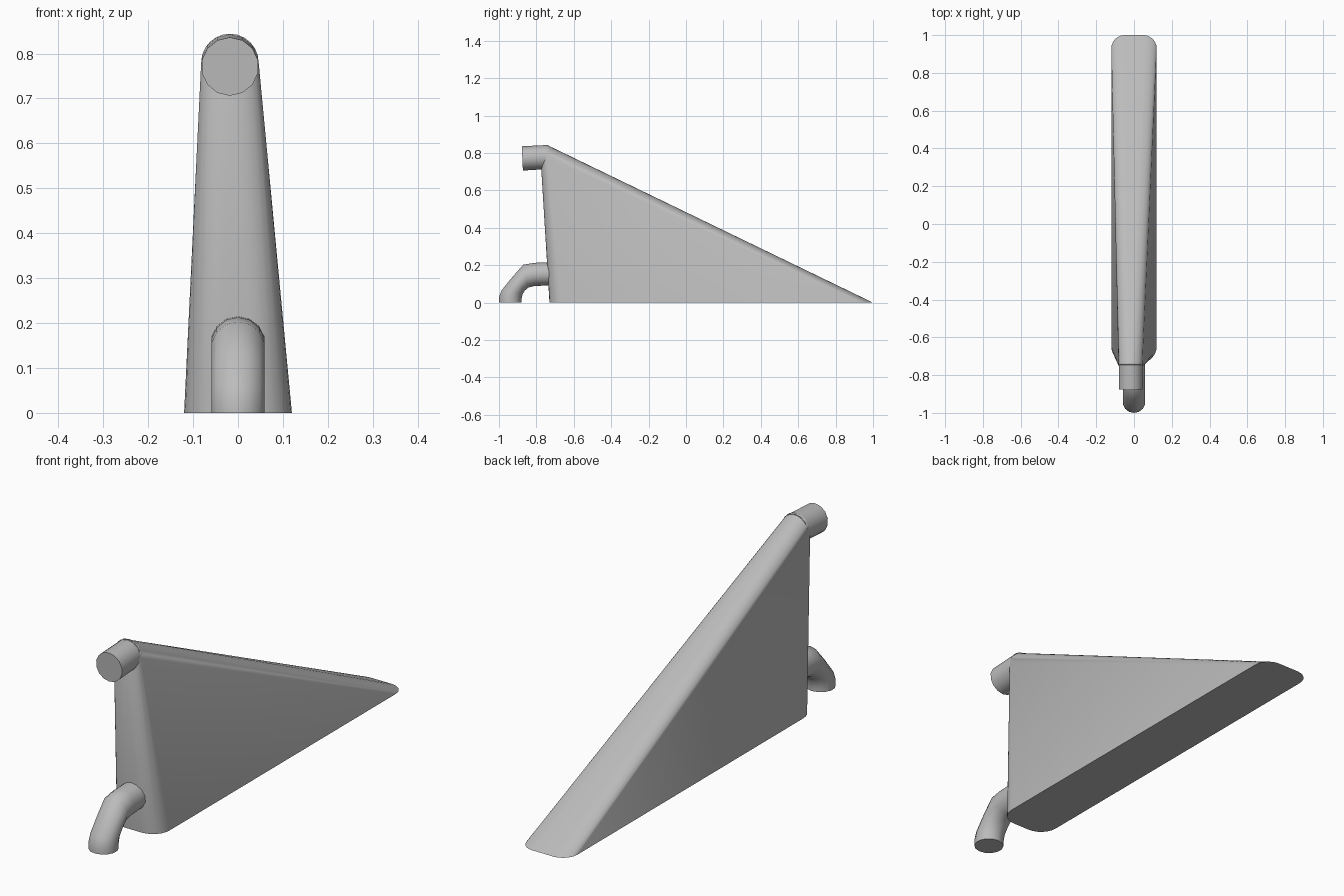
import bpy, bmesh, math
from mathutils import Vector

if "Cube" in bpy.data.objects:
    bpy.data.objects.remove(bpy.data.objects["Cube"])

grey = bpy.data.materials.new("plain grey")
grey.diffuse_color = (0.5, 0.5, 0.5, 1)
grey.use_nodes = True
grey.node_tree.nodes["Principled BSDF"].inputs["Base Color"].default_value = grey.diffuse_color


def finish(bm, name, angle):
    bmesh.ops.recalc_face_normals(bm, faces=bm.faces)
    mesh = bpy.data.meshes.new(name)
    bm.to_mesh(mesh)
    bm.free()
    mesh.materials.append(grey)
    obj = bpy.data.objects.new(name, mesh)
    bpy.context.collection.objects.link(obj)
    bpy.ops.object.select_all(action='DESELECT')
    obj.select_set(True)
    bpy.context.view_layer.objects.active = obj
    bpy.ops.object.shade_smooth_by_angle(angle=math.radians(angle))
    return obj


def loft(rings, name, angle):
    """Skin a row of equal-sided rings and cap both ends."""
    bm = bmesh.new()
    loops = [[bm.verts.new(p) for p in ring] for ring in rings]
    n = len(loops[0])
    for a, b in zip(loops, loops[1:]):
        for i in range(n):
            j = (i + 1) % n
            bm.faces.new((a[i], a[j], b[j], b[i]))
    bm.faces.new(loops[0])
    bm.faces.new(loops[-1])
    return finish(bm, name, angle)


def tube_ring(outer, inner, x, radius, sides):
    """Ring spanning two (y, z) points, with a fixed half width in x."""
    o, i = Vector((0, *outer)), Vector((0, *inner))
    mid, arm = (o + i) / 2, (o - i) / 2
    ring = []
    for k in range(sides):
        a = math.tau * k / sides
        ring.append(mid + arm * math.cos(a) + Vector((x + radius * math.sin(a), 0, 0)))
    return ring


# Wedge body: rounded rectangular foot rising to a small rounded peak
STEPS = 6
points = []
for cx, cy, r, start in ((0.05, 0.93, 0.07, 0), (-0.05, 0.93, 0.07, 90),
                         (-0.04, -0.65, 0.08, 180), (0.04, -0.65, 0.08, 270)):
    for k in range(STEPS + 1):
        a = math.radians(start + 90 * k / STEPS)
        points.append((cx + r * math.cos(a), cy + r * math.sin(a), 0))
PEAK_X, PEAK_R = -0.018, 0.064
for k in range(2 * STEPS + 1):
    a = math.pi * k / (2 * STEPS)
    c, s = math.cos(a), math.sin(a)
    points.append((PEAK_X + PEAK_R * c, -0.745, 0.78 + PEAK_R * s))   # top arc
    points.append((PEAK_X + PEAK_R * c, -0.745 - 0.032 * s, 0.765))   # front arc
bm = bmesh.new()
for p in points:
    bm.verts.new(p)
hull = bmesh.ops.convex_hull(bm, input=bm.verts[:])
loose = [v for v in bm.verts if not v.link_faces]
bmesh.ops.delete(bm, geom=loose, context='VERTS')
bmesh.ops.dissolve_limit(bm, angle_limit=math.radians(0.5),
                         verts=bm.verts[:], edges=bm.edges[:])
finish(bm, "wedge_body", 35)

# Short inlet stub at the peak
loft([tube_ring((-0.878, 0.836), (-0.872, 0.706), PEAK_X, 0.064, 14),
      tube_ring((-0.735, 0.843), (-0.735, 0.715), PEAK_X, 0.064, 14)],
     "upper_stub", 30)

# Bent outlet pipe at the foot: outer and inner bend points
bend = [((-1.0, 0), (-0.88, 0)),
        ((-1.0, 0.03), (-0.88, 0.015)),
        ((-0.985, 0.067), (-0.874, 0.045)),
        ((-0.93, 0.135), (-0.862, 0.064)),
        ((-0.87, 0.203), (-0.845, 0.08)),
        ((-0.81, 0.213), (-0.815, 0.088)),
        ((-0.70, 0.216), (-0.70, 0.095))]
loft([tube_ring(o, i, 0, 0.061, 14) for o, i in bend], "lower_elbow_pipe", 40)
